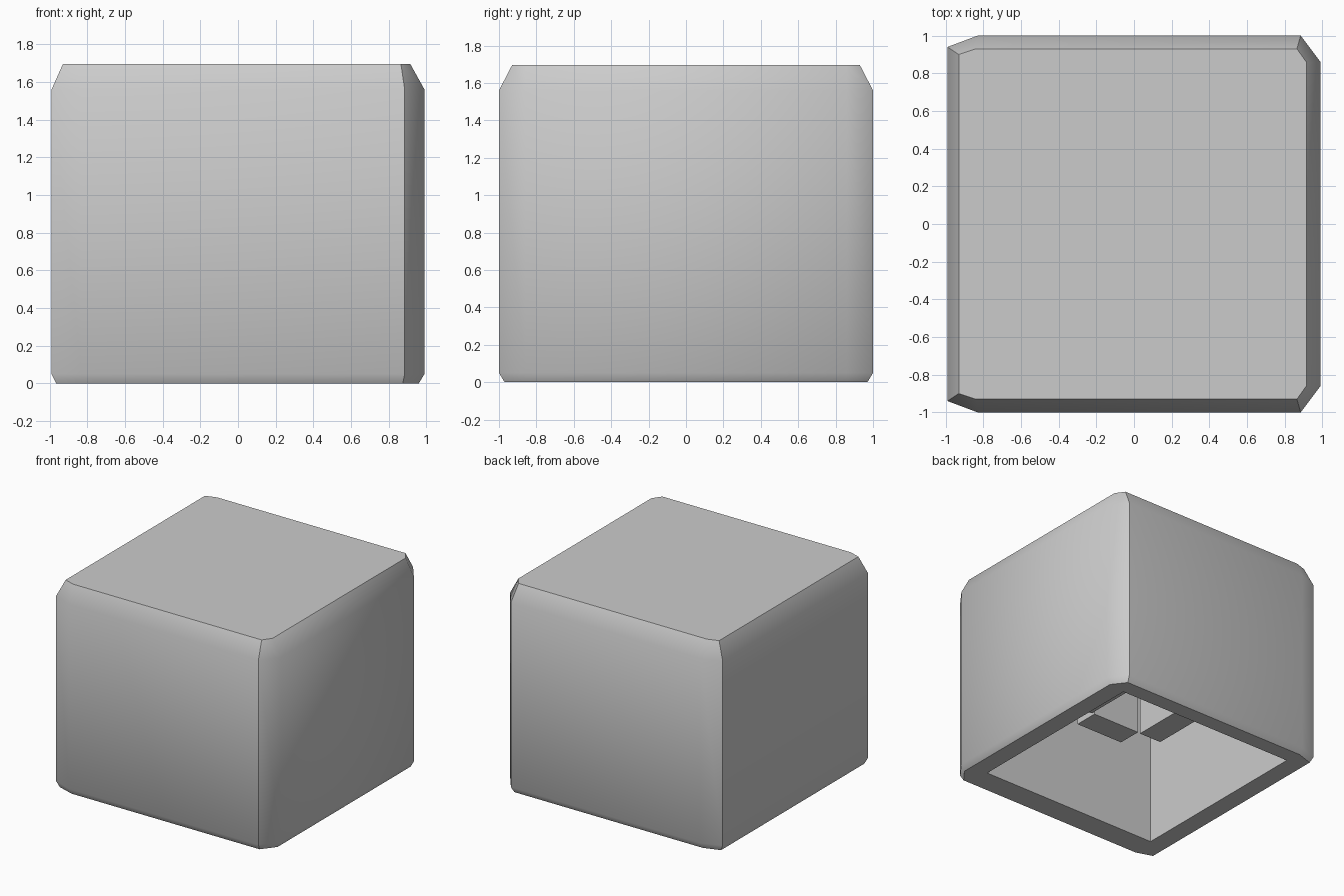
import bpy, bmesh, math

cube = bpy.data.objects.get("Cube")
if cube:
    bpy.data.objects.remove(cube)

grey = bpy.data.materials.new("light_grey")
grey.use_nodes = True
COLOUR = (0.6, 0.6, 0.6, 1)
grey.diffuse_color = COLOUR
grey.node_tree.nodes["Principled BSDF"].inputs["Base Color"].default_value = COLOUR


def finish(bm, name):
    bmesh.ops.recalc_face_normals(bm, faces=bm.faces)
    mesh = bpy.data.meshes.new(name)
    bm.to_mesh(mesh)
    bm.free()
    obj = bpy.data.objects.new(name, mesh)
    bpy.context.collection.objects.link(obj)
    mesh.materials.append(grey)
    return obj


def ring(bm, half, z):
    """Closed ring from a half outline mirrored across y."""
    pts = half + [(x, -y) for x, y in reversed(half)]
    return [bm.verts.new((x, y, z)) for x, y in pts]


def skin(bm, a, b):
    n = len(a)
    for i in range(n):
        bm.faces.new((a[i], a[(i + 1) % n], b[(i + 1) % n], b[i]))


def loop_edges(bm, loop):
    return [bm.edges.get((v, loop[(i + 1) % len(loop)])) for i, v in enumerate(loop)]


# Outer shell: chamfered outline lofted from the rim to the top
full = [(-0.99, 0.94), (-0.83, 1.0), (0.885, 1.0), (0.99, 0.86)]
foot = [(-0.965, 0.925), (-0.83, 0.97), (0.875, 0.97), (0.96, 0.86)]
crown = [(-0.93, 0.9), (-0.84, 0.93), (0.865, 0.93), (0.915, 0.86)]
bm = bmesh.new()
outer = [ring(bm, o, z) for o, z in
         ((foot, 0), (full, 0.05), (full, 1.56), (crown, 1.695))]
for low, high in zip(outer, outer[1:]):
    skin(bm, low, high)
bm.faces.new(outer[-1])

# Hollow inside, open underneath
CEILING = 1.52
opening = [(-0.81, -0.77), (0.81, -0.77), (0.81, 0.84), (-0.81, 0.84)]
mouth, roof = ([bm.verts.new((x, y, z)) for x, y in opening] for z in (0, CEILING))
skin(bm, mouth, roof)
bm.faces.new(roof)

# Flat rim between the outline and the opening
bmesh.ops.triangle_fill(bm, use_beauty=True, normal=(0, 0, -1),
                        edges=loop_edges(bm, outer[0]) + loop_edges(bm, mouth))
shell = finish(bm, "hollow_cap")
bpy.ops.object.select_all(action="DESELECT")
shell.select_set(True)
bpy.context.view_layer.objects.active = shell
bpy.ops.object.shade_smooth_by_angle(angle=math.radians(33))

# Four plates hanging from the ceiling around a square socket
BOTTOM, REACH, THICK, WIDTH = 0.49, 0.31, 0.2, 0.43
for name, dx, dy in (("right", 1, 0), ("left", -1, 0), ("back", 0, 1), ("front", 0, -1)):
    bm = bmesh.new()
    bmesh.ops.create_cube(bm, size=1)
    size = (THICK if dx else WIDTH, THICK if dy else WIDTH, CEILING - BOTTOM)
    bmesh.ops.scale(bm, vec=size, verts=bm.verts)
    bmesh.ops.translate(bm, verts=bm.verts,
                        vec=(dx * (REACH + 0.03), dy * REACH, (CEILING + BOTTOM) / 2))
    finish(bm, "socket_plate_" + name)
